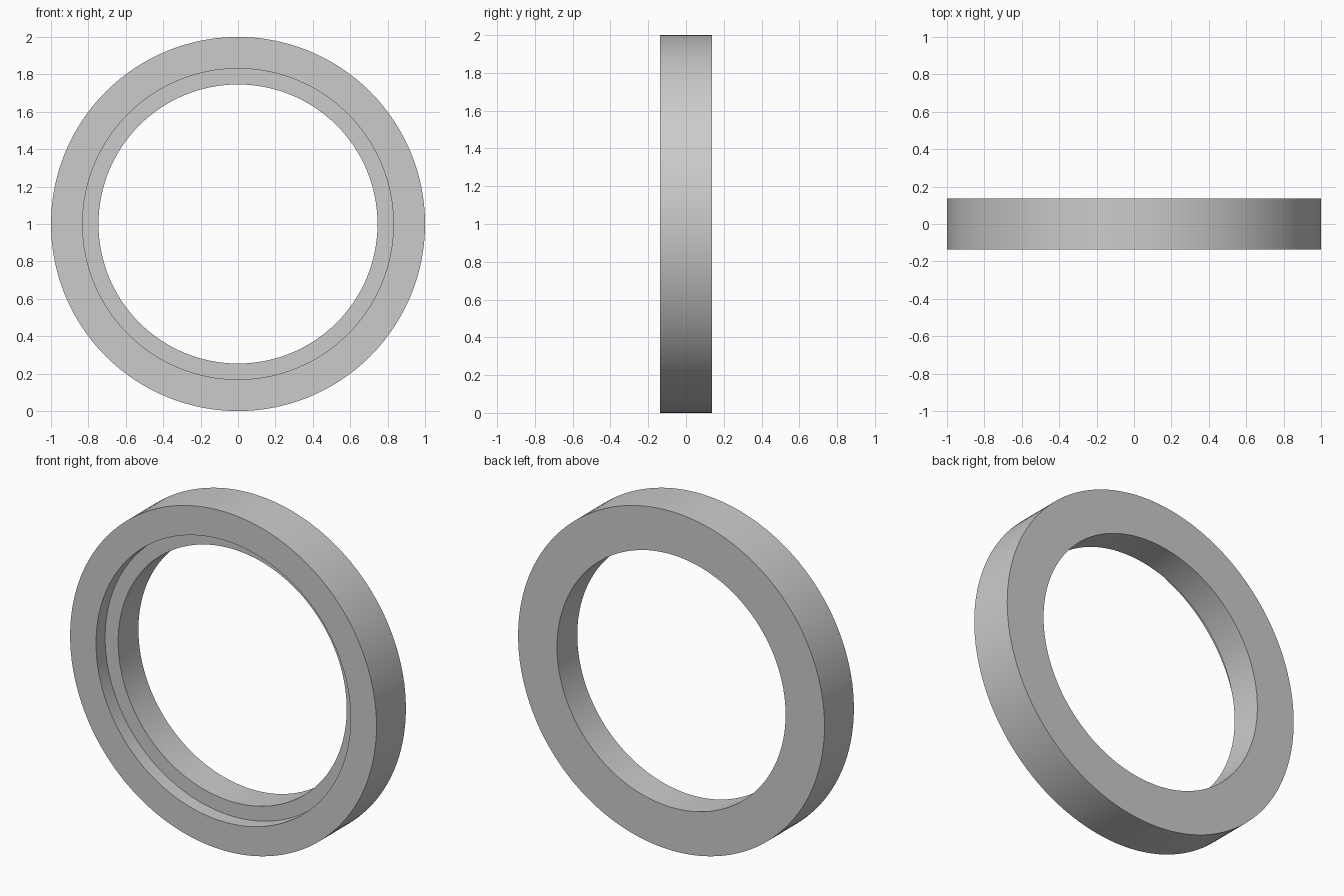
import bpy, bmesh, math

if "Cube" in bpy.data.objects:
    bpy.data.objects.remove(bpy.data.objects["Cube"])

SEGMENTS = 128
HALF = 0.137      # half the ring's depth along y
OUTER, REBATE, BORE = 1.0, 0.831, 0.746
REBATE_DEPTH = 0.085

# Cross-section as (radius, y): outer rim, back face, bore, stepped front
profile = [
    (OUTER, -HALF),
    (OUTER, HALF),
    (BORE, HALF),
    (BORE, -HALF + REBATE_DEPTH),
    (REBATE, -HALF + REBATE_DEPTH),
    (REBATE, -HALF),
]

# Sweep the section around the y axis
bm = bmesh.new()
rings = []
for i in range(SEGMENTS):
    a = 2 * math.pi * i / SEGMENTS
    rings.append([bm.verts.new((r * math.cos(a), y, 1 + r * math.sin(a)))
                  for r, y in profile])
n = len(profile)
for i in range(SEGMENTS):
    a, b = rings[i], rings[(i + 1) % SEGMENTS]
    for j in range(n):
        k = (j + 1) % n
        bm.faces.new((a[j], a[k], b[k], b[j]))
bmesh.ops.recalc_face_normals(bm, faces=bm.faces)

mesh = bpy.data.meshes.new("stepped_ring")
bm.to_mesh(mesh)
bm.free()
ring = bpy.data.objects.new("stepped_ring", mesh)
bpy.context.collection.objects.link(ring)

# Smooth round walls with crisp rims
bpy.context.view_layer.objects.active = ring
ring.select_set(True)
bpy.ops.object.shade_smooth_by_angle(angle=math.radians(30))
